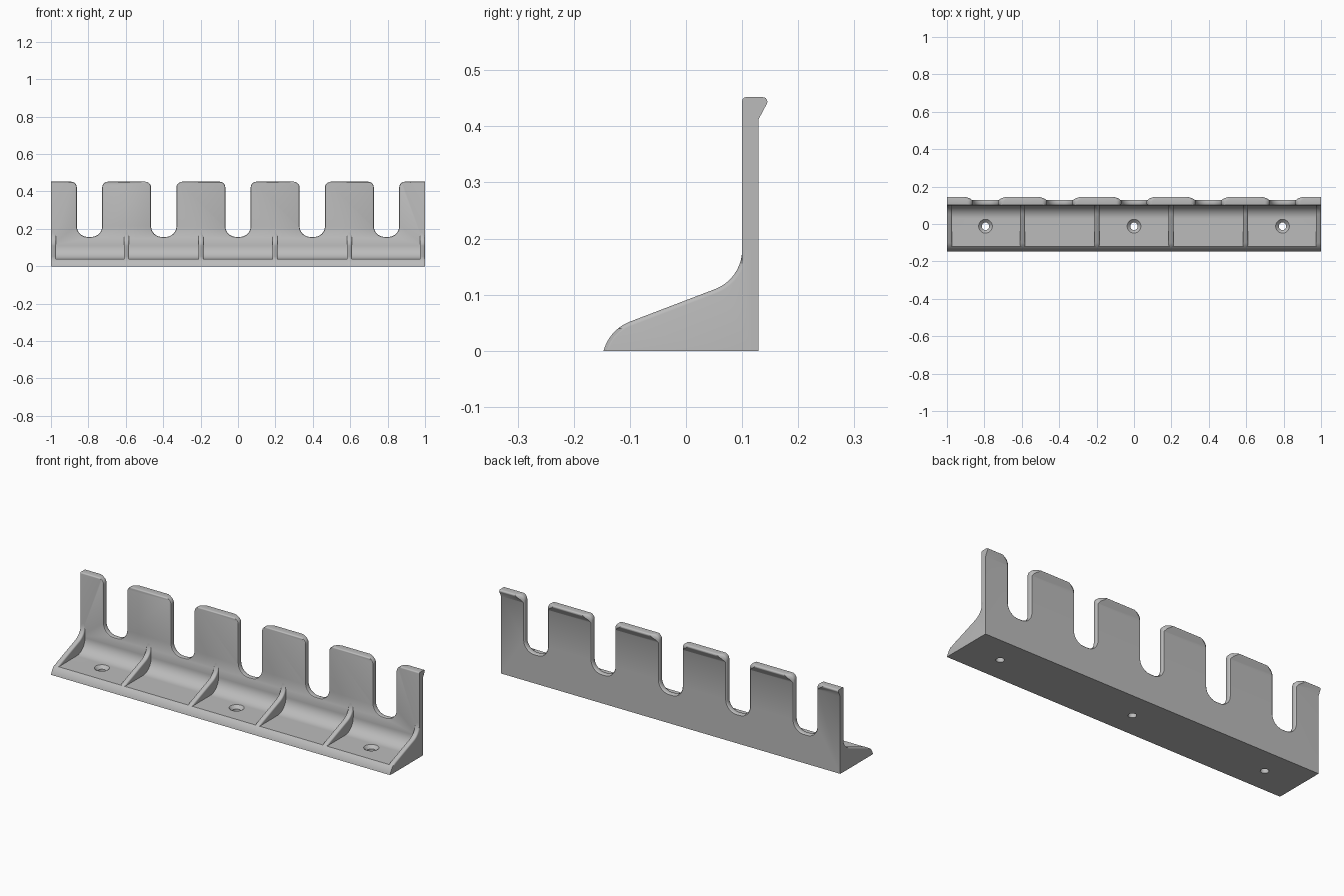
import bpy, bmesh
from math import cos, sin, radians, pi

cube = bpy.data.objects.get("Cube")
if cube:
    bpy.data.objects.remove(cube, do_unlink=True)

grey = bpy.data.materials.new("plain grey")
grey.use_nodes = True
colour = (0.5, 0.5, 0.5, 1)
grey.diffuse_color = colour
grey.node_tree.nodes["Principled BSDF"].inputs["Base Color"].default_value = colour

PITCH = 0.397   # spacing of slots, ribs sit halfway between
TOP = 0.452


def arc(cx, cy, r, start, end, n=10):
    """Points on an arc, angles in degrees."""
    angles = [radians(start + (end - start) * i / n) for i in range(n + 1)]
    return [(cx + r * cos(a), cy + r * sin(a)) for a in angles]


def loft(name, rings, round_edge=None, width=0.0):
    """Capped skin through equal-length rings; optionally round chosen edges."""
    bm = bmesh.new()
    loops = [[bm.verts.new(p) for p in ring] for ring in rings]
    for a, b in zip(loops, loops[1:]):
        for i in range(len(a)):
            j = (i + 1) % len(a)
            bm.faces.new((a[i], a[j], b[j], b[i]))
    bm.faces.new(loops[0])
    bm.faces.new(loops[-1])
    bmesh.ops.recalc_face_normals(bm, faces=bm.faces)
    if round_edge:
        edges = [e for e in bm.edges if round_edge(e)]
        bmesh.ops.bevel(bm, geom=edges, offset=width, segments=4,
                        profile=0.5, affect='EDGES', clamp_overlap=True)
    mesh = bpy.data.meshes.new(name)
    bm.to_mesh(mesh)
    bm.free()
    mesh.materials.append(grey)
    obj = bpy.data.objects.new(name, mesh)
    bpy.context.collection.objects.link(obj)
    return obj


def activate(obj):
    bpy.ops.object.select_all(action='DESELECT')
    obj.select_set(True)
    bpy.context.view_layer.objects.active = obj


def cut(obj, cutter):
    activate(obj)
    mod = obj.modifiers.new("cut", 'BOOLEAN')
    mod.operation, mod.solver, mod.object = 'DIFFERENCE', 'EXACT', cutter
    bpy.ops.object.modifier_apply(modifier=mod.name)
    bpy.data.objects.remove(cutter, do_unlink=True)


def extrude_x(name, profile, x0, x1, **kw):
    return loft(name, [[(x, y, z) for y, z in profile] for x in (x0, x1)], **kw)


# Rack body: nose, floor, fillet, upright and hooked top lip
body_profile = (arc(-0.0726, -0.02, 0.077, 165, 128.8, 6)
                + arc(0.03, 0.11, 0.07, -90, 0, 12)
                + arc(0.107, TOP - 0.007, 0.007, 180, 90, 4)
                + arc(0.137, TOP - 0.008, 0.008, 90, -30, 6)
                + [(0.129, 0.412), (0.129, 0)])
body = extrude_x("rack_body", body_profile, -0.9995, 0.9995)


# Slots: rounded bottom, flared top corners, edges eased through the thickness
def slot_ring(cx, y, grow):
    half, r, corner = 0.068 + grow, 0.058 + grow, 0.03
    right = (arc(half - r, 0.157 + 0.058, r, -90, 0, 10)
             + arc(half + corner, TOP - corner, corner, 180, 90, 8)
             + [(half + corner, 0.6)])
    left = [(-x, z) for x, z in reversed(right)]
    return [(cx + x, y, z) for x, z in right + left]


slot_steps = [(0.09, 0.006), (0.10, 0.006), (0.102, 0.002), (0.106, 0),
              (0.123, 0), (0.127, 0.002), (0.13, 0.006), (0.137, 0.016),
              (0.143, 0.03), (0.155, 0.036)]
for i in range(-2, 3):
    rings = [slot_ring(i * PITCH, y, g) for y, g in slot_steps]
    cut(body, loft("slot_cutter", rings))

# Countersunk screw holes
for i in (-2, 0, 2):
    steps = [(-0.05, 0.02), (0.024, 0.02), (0.041, 0.038), (0.06, 0.038)]
    rings = [[(x, y, z) for x, y in arc(i * PITCH, -0.012, r, 0, 348.75, 31)]
             for z, r in steps]
    cut(body, loft("hole_cutter", rings))

# Gusset ribs with rounded top edges
rib_profile = (arc(-0.0726, -0.02, 0.077, 165, 110, 10)
               + arc(0.025, 0.18, 0.075, -70, 0, 10)
               + [(0.115, 0.18), (0.115, 0)])


def on_slope(edge):
    a, b = (v.co for v in edge.verts)
    return abs(a.x - b.x) < 1e-6 and max(a.z, b.z) > 0.001 and max(a.y, b.y) < 0.101


parts = [body]
for i in range(6):
    x = max(-0.986, min(0.986, (i - 2.5) * PITCH))
    half = 0.014
    parts.append(extrude_x("gusset_rib_%d" % (i + 1), rib_profile, x - half, x + half,
                           round_edge=on_slope, width=0.008))

for part in parts:
    activate(part)
    bpy.ops.object.shade_smooth_by_angle(angle=pi / 6)
